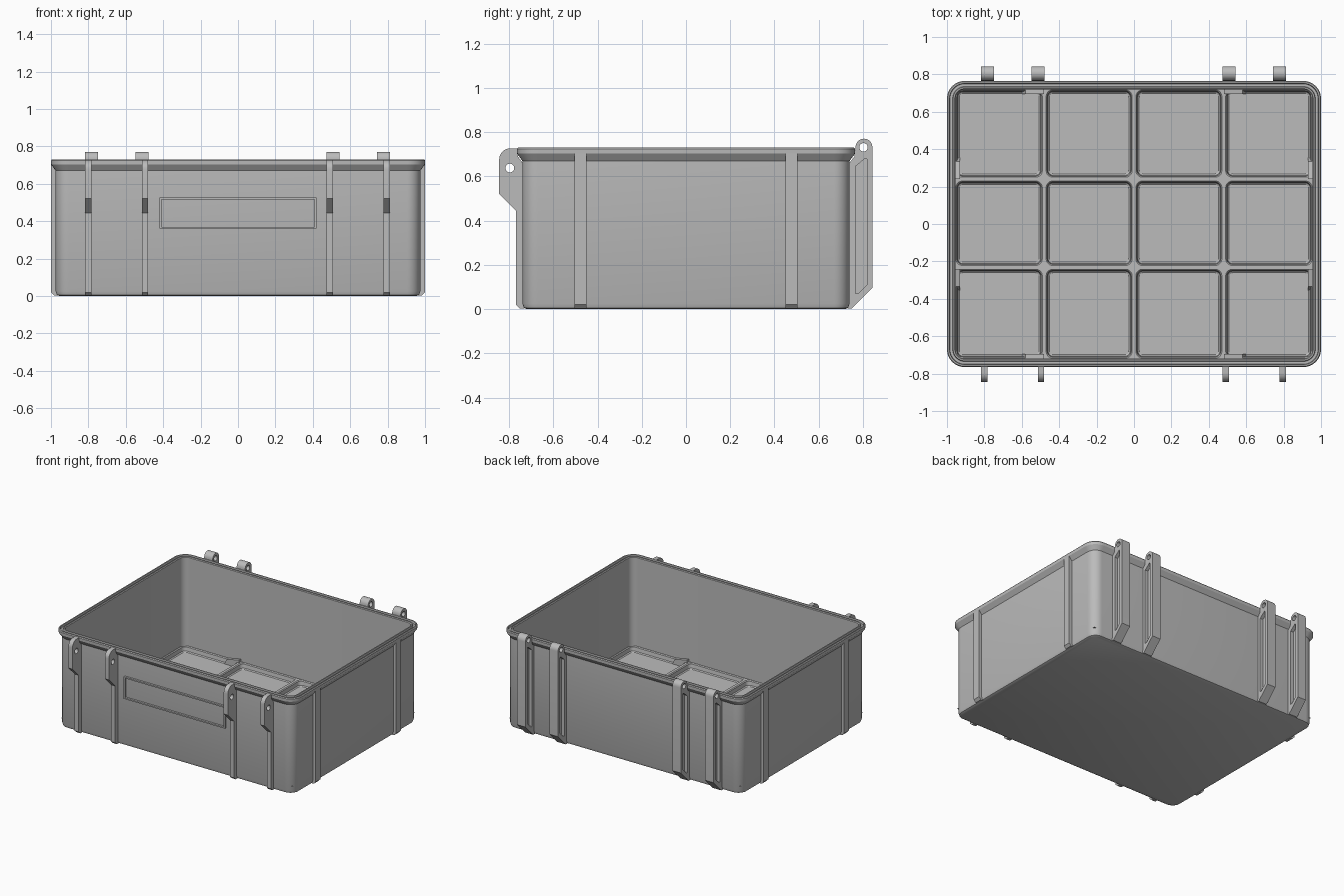
import bpy, bmesh
from math import sin, cos, pi, radians

if "Cube" in bpy.data.objects:
    bpy.data.objects.remove(bpy.data.objects["Cube"])

grey = bpy.data.materials.new("plain_grey")
grey.use_nodes = True
grey.diffuse_color = (0.5, 0.5, 0.5, 1)
grey.node_tree.nodes["Principled BSDF"].inputs["Base Color"].default_value = (0.5, 0.5, 0.5, 1)


def finish(obj, smooth=True):
    bpy.ops.object.select_all(action="DESELECT")
    obj.select_set(True)
    bpy.context.view_layer.objects.active = obj
    if smooth:
        bpy.ops.object.shade_smooth_by_angle(angle=radians(25))
    return obj


def rounded_rect(hx, hy, r, z, cx=0, cy=0, steps=8):
    pts = []
    for q, (sx, sy) in enumerate([(1, 1), (-1, 1), (-1, -1), (1, -1)]):
        for i in range(steps + 1):
            a = (q + i / steps) * pi / 2
            pts.append((cx + sx * (hx - r) + r * cos(a),
                        cy + sy * (hy - r) + r * sin(a), z))
    return pts


def add_loft(bm, rings, cap_start, cap_end):
    loops = [[bm.verts.new(p) for p in ring] for ring in rings]
    n = len(loops[0])
    for a, b in zip(loops, loops[1:]):
        for i in range(n):
            j = (i + 1) % n
            bm.faces.new((a[i], a[j], b[j], b[i]))
    if cap_start:
        bm.faces.new(loops[0][::-1])
    if cap_end:
        bm.faces.new(loops[-1])


def mesh_object(name, bm):
    mesh = bpy.data.meshes.new(name)
    bm.to_mesh(mesh)
    bm.free()
    mesh.materials.append(grey)
    obj = bpy.data.objects.new(name, mesh)
    bpy.context.collection.objects.link(obj)
    return finish(obj)


def circle(cx, cz, r, start=0, end=2 * pi, n=20):
    full = end - start > 6
    return [(cx + r * cos(start + (end - start) * i / n),
             cz + r * sin(start + (end - start) * i / n))
            for i in range(n if full else n + 1)]


def plate(name, outlines, axis, pos, width):
    """Filled outline with holes, extruded along x or y around pos."""
    curve = bpy.data.curves.new(name, "CURVE")
    curve.dimensions = "2D"
    curve.fill_mode = "BOTH"
    curve.extrude = width / 2
    for pts in outlines:
        s = curve.splines.new("POLY")
        s.points.add(len(pts) - 1)
        for p, (u, v) in zip(s.points, pts):
            p.co = (u, v, 0, 1)
        s.use_cyclic_u = True
    curve.materials.append(grey)
    obj = bpy.data.objects.new(name, curve)
    bpy.context.collection.objects.link(obj)
    if axis == "x":
        obj.rotation_euler = (pi / 2, 0, pi / 2)
        obj.location.x = pos
    else:
        obj.rotation_euler = (pi / 2, 0, 0)
        obj.location.y = pos
    finish(obj, False)
    bpy.ops.object.convert(target="MESH")
    return finish(bpy.context.object)


# Box shell: one profile of (inset, height) from the base, over the grooved rim, to the floor
HX, HY = 1.0, 0.765
profile = [(0.045, 0), (0.032, 0.006), (0.025, 0.025), (0.025, 0.67), (0.001, 0.703),
           (0, 0.724), (0.005, 0.73), (0.013, 0.73), (0.016, 0.715), (0.03, 0.715),
           (0.033, 0.73), (0.041, 0.73), (0.046, 0.725), (0.046, 0.012)]
bm = bmesh.new()
add_loft(bm, [rounded_rect(HX - d, HY - d, 0.095 - d, z) for d, z in profile], True, True)
mesh_object("box_shell", bm)

# Compartment tray: twelve sloped pockets sharing low dividers
xs = [-0.962, -0.48, 0, 0.48, 0.962]
ys = [-0.727, -0.232, 0.24, 0.727]
TOP = 0.06
bm = bmesh.new()
for x0, x1 in zip(xs, xs[1:]):
    for y0, y1 in zip(ys, ys[1:]):
        cx, cy, hx, hy = (x0 + x1) / 2, (y0 + y1) / 2, (x1 - x0) / 2, (y1 - y0) / 2
        steps = [(0, 0.0005, TOP), (0.01, 0.035, TOP), (0.016, 0.03, TOP - 0.006),
                 (0.02, 0.028, 0.026), (0.028, 0.022, 0.02)]
        add_loft(bm, [rounded_rect(hx - d, hy - d, r, z, cx, cy, 5)
                      for d, r, z in steps], False, True)
mesh_object("compartment_tray", bm)

# Small gussets where the dividers meet the walls
for sx in (-1, 1):
    for sy in (-1, 1):
        tri = [(sx * 0.48, 0.02), (sx * 0.6, 0.02), (sx * 0.58, TOP), (sx * 0.48, TOP + 0.02)]
        plate("long_wall_gusset", [tri], "y", sy * 0.708, 0.026)
        tri = [(sy * 0.24, 0.02), (sy * 0.355, 0.02), (sy * 0.335, TOP), (sy * 0.24, TOP + 0.02)]
        plate("short_wall_gusset", [tri], "x", sx * 0.943, 0.026)

# Side ribs
for sx in (-1, 1):
    rib = [(0.965, 0.002), (0.982, 0.002), (0.999, 0.02), (0.999, 0.71), (0.965, 0.68)]
    for y in (-0.477, 0.477):
        plate("side_rib", [[(sx * x, z) for x, z in rib]], "y", y, 0.056)

# Front ribs with latch ears
ear = ([(-0.73, 0.002), (-0.75, 0.002), (-0.77, 0.02), (-0.77, 0.445), (-0.845, 0.52)]
       + circle(-0.795, 0.677, 0.05, pi, pi / 2, 8)
       + [(-0.76, 0.727), (-0.76, 0.69), (-0.73, 0.65)])
for x in (-0.8, -0.497, 0.49, 0.795):
    plate("front_latch_rib", [ear, circle(-0.797, 0.638, 0.02)], "x", x, 0.034)

# Back hinge ribs: pocketed outer plates around a thin web
hinge = ([(0.73, 0.002), (0.75, 0.002), (0.843, 0.095)]
         + circle(0.805, 0.733, 0.038, 0, pi, 12)
         + [(0.762, 0.69), (0.73, 0.65)])
pin = circle(0.803, 0.732, 0.019)
pocket = [(0.766, 0.07), (0.778, 0.07), (0.818, 0.11), (0.818, 0.68), (0.808, 0.68), (0.766, 0.645)]
for x in (-0.783, -0.513, 0.508, 0.778):
    plate("back_hinge_web", [hinge, pin], "x", x, 0.02)
    for side in (-1, 1):
        plate("back_hinge_plate", [hinge, pin, pocket], "x", x + side * 0.0225, 0.025)

# Label frame on the front
frame = [[(-w, 0.443 - h), (w, 0.443 - h), (w, 0.443 + h), (-w, 0.443 + h)]
         for w, h in ((0.42, 0.083), (0.41, 0.073))]
plate("label_frame", frame, "y", -0.743, 0.024)
